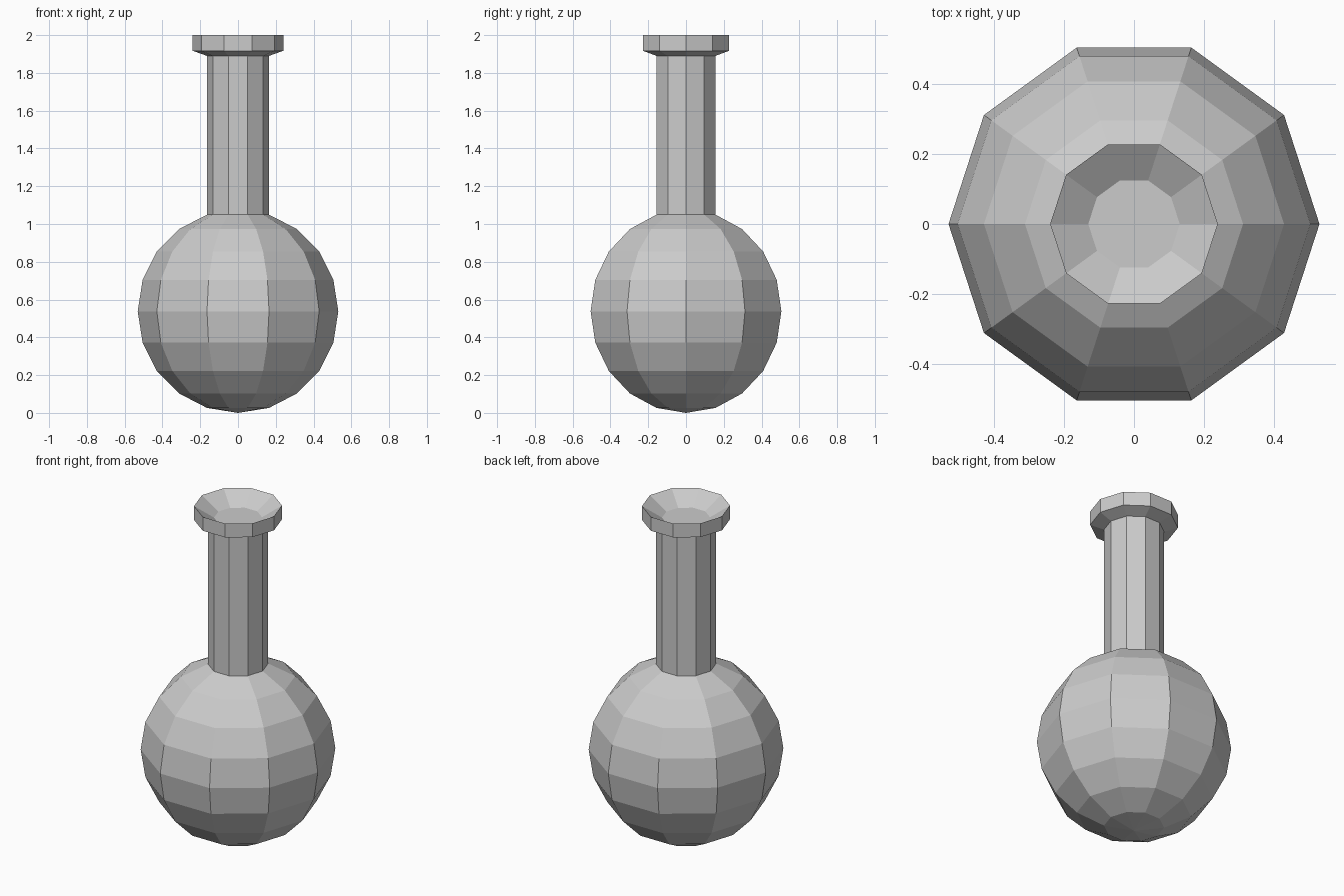
import bpy, bmesh, math

if "Cube" in bpy.data.objects:
    bpy.data.objects.remove(bpy.data.objects["Cube"])

SIDES = 10


def lathe(name, profile):
    """Spin (radius, z) points into a closed, flat-shaded faceted solid."""
    bm = bmesh.new()
    rings = []
    for r, z in profile:
        if r == 0:
            rings.append([bm.verts.new((0, 0, z))] * SIDES)
        else:
            rings.append([bm.verts.new((r * math.cos(math.tau * i / SIDES),
                                        r * math.sin(math.tau * i / SIDES), z))
                          for i in range(SIDES)])
    for low, high in zip(rings, rings[1:]):
        for i in range(SIDES):
            j = (i + 1) % SIDES
            corners = dict.fromkeys((low[i], low[j], high[j], high[i]))
            bm.faces.new(list(corners))
    # flat surface closing the mouth
    bm.faces.new(rings[-1])
    bmesh.ops.recalc_face_normals(bm, faces=bm.faces)
    mesh = bpy.data.meshes.new(name)
    bm.to_mesh(mesh)
    bm.free()
    obj = bpy.data.objects.new(name, mesh)
    bpy.context.collection.objects.link(obj)
    return obj


# Round bulb: pole up to the ring where the neck begins
R, H = 0.531, 0.538
profile = [(0, 0)]
for k in range(1, 10):
    a = math.pi * k / 10
    profile.append((R * math.sin(a), H - H * math.cos(a)))

# Straight neck, flared lip and funnel mouth
neck_r = profile[-1][0]
profile += [(neck_r, 1.89), (0.24, 1.917), (0.24, 2.0), (0.131, 1.93)]

lathe("flask", profile)
